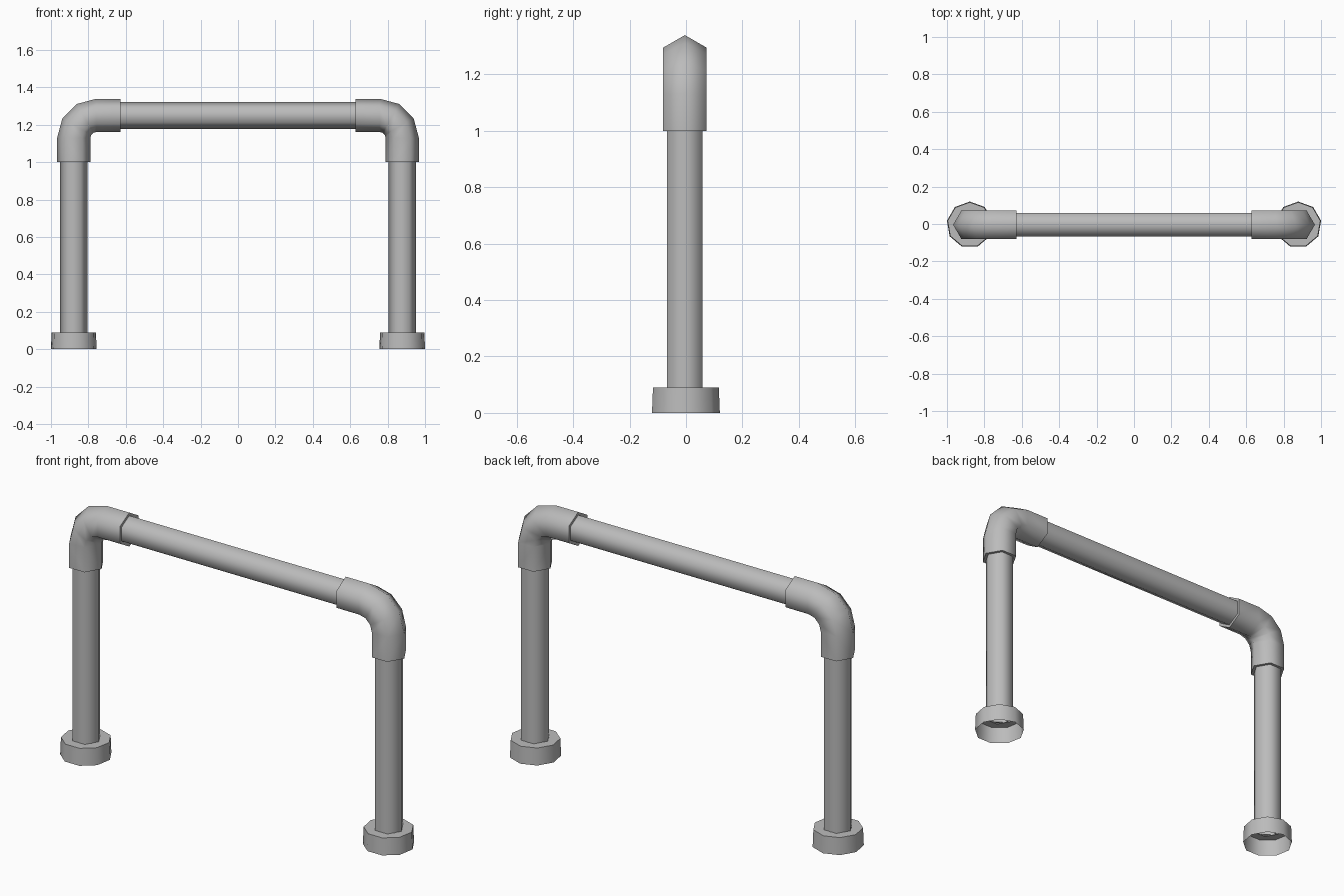
import bpy, bmesh, math
from mathutils import Vector

cube = bpy.data.objects.get("Cube")
if cube:
    bpy.data.objects.remove(cube)

grey = bpy.data.materials.new("pipe_grey")
grey.use_nodes = True
colour = (0.5, 0.5, 0.5, 1)
grey.diffuse_color = colour
grey.node_tree.nodes["Principled BSDF"].inputs["Base Color"].default_value = colour

# Shared layout
Y = -0.004
LEG_X, BAR_Z = 0.878, 1.25
PIPE_R, ELBOW_R, CAP_R = 0.073, 0.089, 0.124
CAP_TOP = 0.09
BEND = 0.12


def tube(name, stations, sides=6, phase=0.0):
    """Skin rings along stations of (x, z, in-plane normal angle, radius)."""
    bm = bmesh.new()
    rings = []
    for x, z, tilt, radius in stations:
        normal = Vector((math.cos(tilt), 0, math.sin(tilt)))
        ring = []
        for i in range(sides):
            a = phase + math.tau * i / sides
            offset = normal * math.cos(a) + Vector((0, math.sin(a), 0))
            ring.append(bm.verts.new(Vector((x, Y, z)) + offset * radius))
        rings.append(ring)
    for low, high in zip(rings, rings[1:]):
        for i in range(sides):
            j = (i + 1) % sides
            bm.faces.new((low[i], low[j], high[j], high[i]))
    bmesh.ops.recalc_face_normals(bm, faces=bm.faces)
    mesh = bpy.data.meshes.new(name)
    bm.to_mesh(mesh)
    bm.free()
    mesh.materials.append(grey)
    obj = bpy.data.objects.new(name, mesh)
    bpy.context.collection.objects.link(obj)
    bpy.ops.object.select_all(action="DESELECT")
    obj.select_set(True)
    bpy.context.view_layer.objects.active = obj
    bpy.ops.object.shade_smooth_by_angle(angle=math.radians(65))
    return obj


# Horizontal bar
tube("top_bar", [(s * 0.7, BAR_Z, math.pi / 2, PIPE_R) for s in (-1, 1)])

for side, s in (("left", 1), ("right", -1)):
    x = s * LEG_X
    # Upright pipe
    tube(side + "_leg", [(x, z, 0, PIPE_R) for z in (CAP_TOP - 0.005, 1.06)])

    # Elbow: straight collar, three-step bend, straight collar
    cx, cz = s * (LEG_X - BEND), BAR_Z - BEND
    stations = [(x, 1.0, PIPE_R), (x, 1.0, ELBOW_R)]
    elbow = [(px, pz, 0 if s > 0 else math.pi, r) for px, pz, r in stations]
    for step in range(4):
        a = math.radians(30 * step)
        tilt = a if s > 0 else math.pi - a
        elbow.append((cx + BEND * math.cos(tilt), cz + BEND * math.sin(tilt), tilt, ELBOW_R))
    for r in (ELBOW_R, PIPE_R):
        elbow.append((s * 0.628, BAR_Z, math.pi / 2, r))
    tube(side + "_elbow", elbow)

    # Nine-sided foot cap, open underneath
    tube(side + "_foot_cap",
         [(x, 0, 0, CAP_R), (x, CAP_TOP, 0, CAP_R * 0.97), (x, CAP_TOP, 0, PIPE_R * 0.9)],
         sides=9, phase=math.pi / 2)
